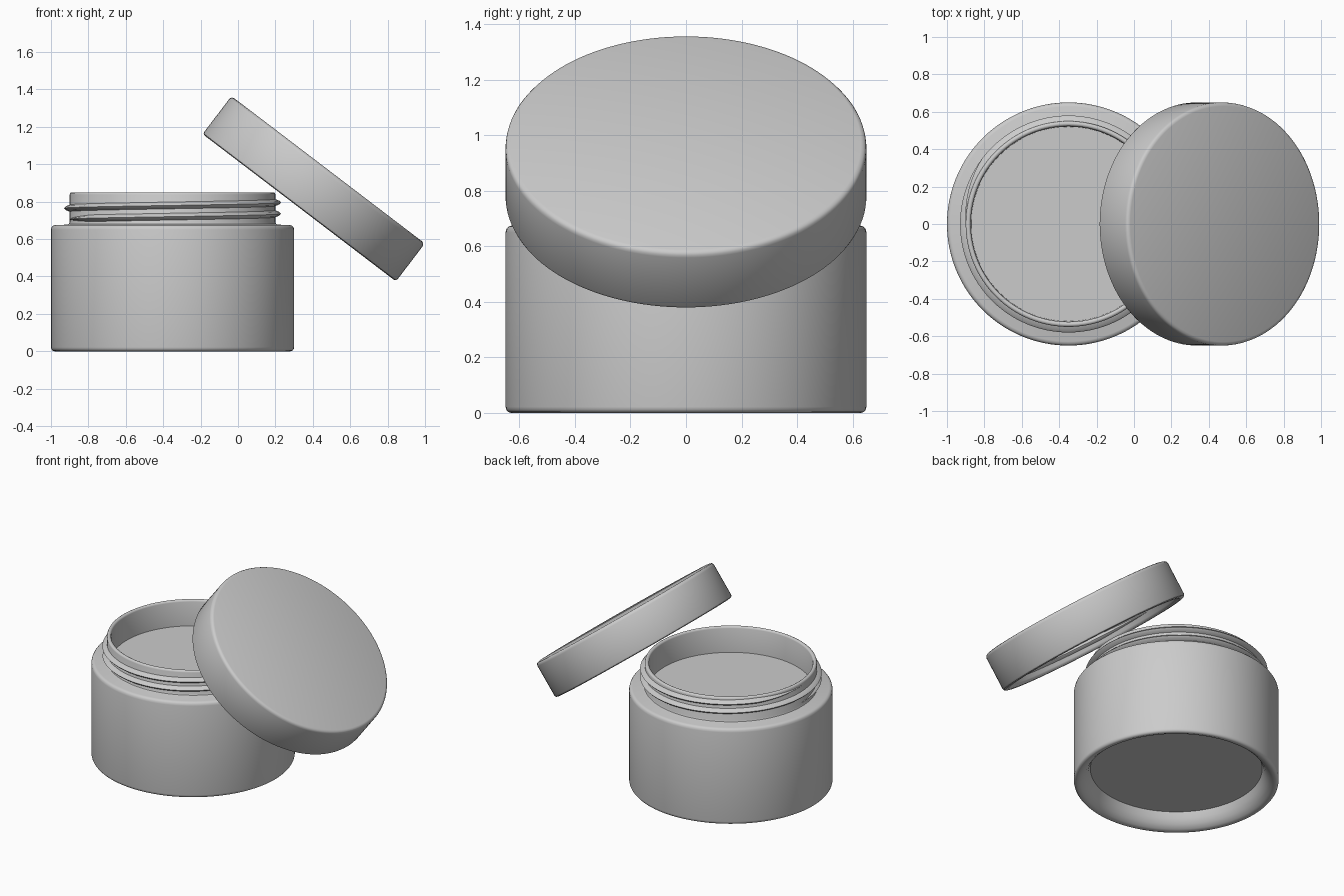
import bpy, bmesh, math

if "Cube" in bpy.data.objects:
    bpy.data.objects.remove(bpy.data.objects["Cube"])

SEG = 128
JAR_X = -0.35


def finish(name, bm, loc, tilt=0.0):
    bmesh.ops.recalc_face_normals(bm, faces=bm.faces)
    me = bpy.data.meshes.new(name)
    bm.to_mesh(me)
    bm.free()
    ob = bpy.data.objects.new(name, me)
    bpy.context.collection.objects.link(ob)
    ob.location = loc
    ob.rotation_euler = (0, tilt, 0)
    bpy.ops.object.select_all(action='DESELECT')
    ob.select_set(True)
    bpy.context.view_layer.objects.active = ob
    bpy.ops.object.shade_smooth_by_angle(angle=math.radians(40))
    return ob


def lathe(name, profile, loc, tilt=0.0):
    """Revolve an (r, z) profile about z and cap both ends."""
    bm = bmesh.new()
    rings = []
    for r, z in profile:
        rings.append([bm.verts.new((r * math.cos(2 * math.pi * i / SEG),
                                    r * math.sin(2 * math.pi * i / SEG), z))
                      for i in range(SEG)])
    for a, b in zip(rings, rings[1:]):
        for i in range(SEG):
            j = (i + 1) % SEG
            bm.faces.new((a[i], a[j], b[j], b[i]))
    bm.faces.new(rings[0])
    bm.faces.new(rings[-1])
    return finish(name, bm, loc, tilt)


def thread(name, radius, depth, z0, pitch, turns, loc, tilt=0.0):
    """Sweep a ridge along a helix; negative depth points it inward."""
    bm = bmesh.new()
    n = int(96 * turns)
    section = [(-0.15, -0.020), (0.7, -0.010), (1.0, 0.0), (0.7, 0.010), (-0.15, 0.020)]
    rings = []
    for k in range(n + 1):
        a = math.pi + 2 * math.pi * turns * k / n
        fade = max(0.05, min(1, k / 10, (n - k) / 10))
        z = z0 + pitch * turns * k / n
        rings.append([bm.verts.new(((radius + d * depth * fade) * math.cos(a),
                                    (radius + d * depth * fade) * math.sin(a),
                                    z + h * fade)) for d, h in section])
    m = len(section)
    for a, b in zip(rings, rings[1:]):
        for i in range(m):
            j = (i + 1) % m
            bm.faces.new((a[i], a[j], b[j], b[i]))
    bm.faces.new(rings[0])
    bm.faces.new(rings[-1])
    return finish(name, bm, loc, tilt)


# Jar: recessed underside, outer wall, shoulder, neck, rim and inside cup
jar_loc = (JAR_X, 0, 0)
lathe("jar_body", [
    (0.545, 0.10), (0.56, 0.06), (0.58, 0.03), (0.605, 0.008), (0.63, 0.0),
    (0.642, 0.004), (0.648, 0.012), (0.65, 0.022),
    (0.65, 0.65), (0.647, 0.663), (0.640, 0.671), (0.628, 0.675),
    (0.565, 0.677), (0.554, 0.681), (0.55, 0.69),
    (0.55, 0.838), (0.547, 0.846), (0.540, 0.85),
    (0.533, 0.85), (0.526, 0.846), (0.523, 0.838), (0.52, 0.66),
    (0.52, 0.16), (0.50, 0.14)], jar_loc)

# Screw thread around the neck
thread("neck_thread", 0.55, 0.03, 0.705, 0.06, 2.0, jar_loc)

# Flat surface filling the jar
lathe("jar_contents", [(0.521, 0.62), (0.521, 0.67)], jar_loc)

# Lid leaning on the neck
lid_loc = (0.3275, 0, 0.7675)
lid_tilt = math.radians(37.3)
lathe("lid", [
    (0.58, 0.21), (0.595, 0.195), (0.595, 0.02), (0.602, 0.006), (0.612, 0.0),
    (0.636, 0.0), (0.646, 0.005), (0.65, 0.015),
    (0.65, 0.233), (0.648, 0.243), (0.642, 0.251), (0.630, 0.255)], lid_loc, lid_tilt)

# Matching thread inside the lid
thread("lid_thread", 0.595, -0.02, 0.05, 0.06, 1.5, lid_loc, lid_tilt)
